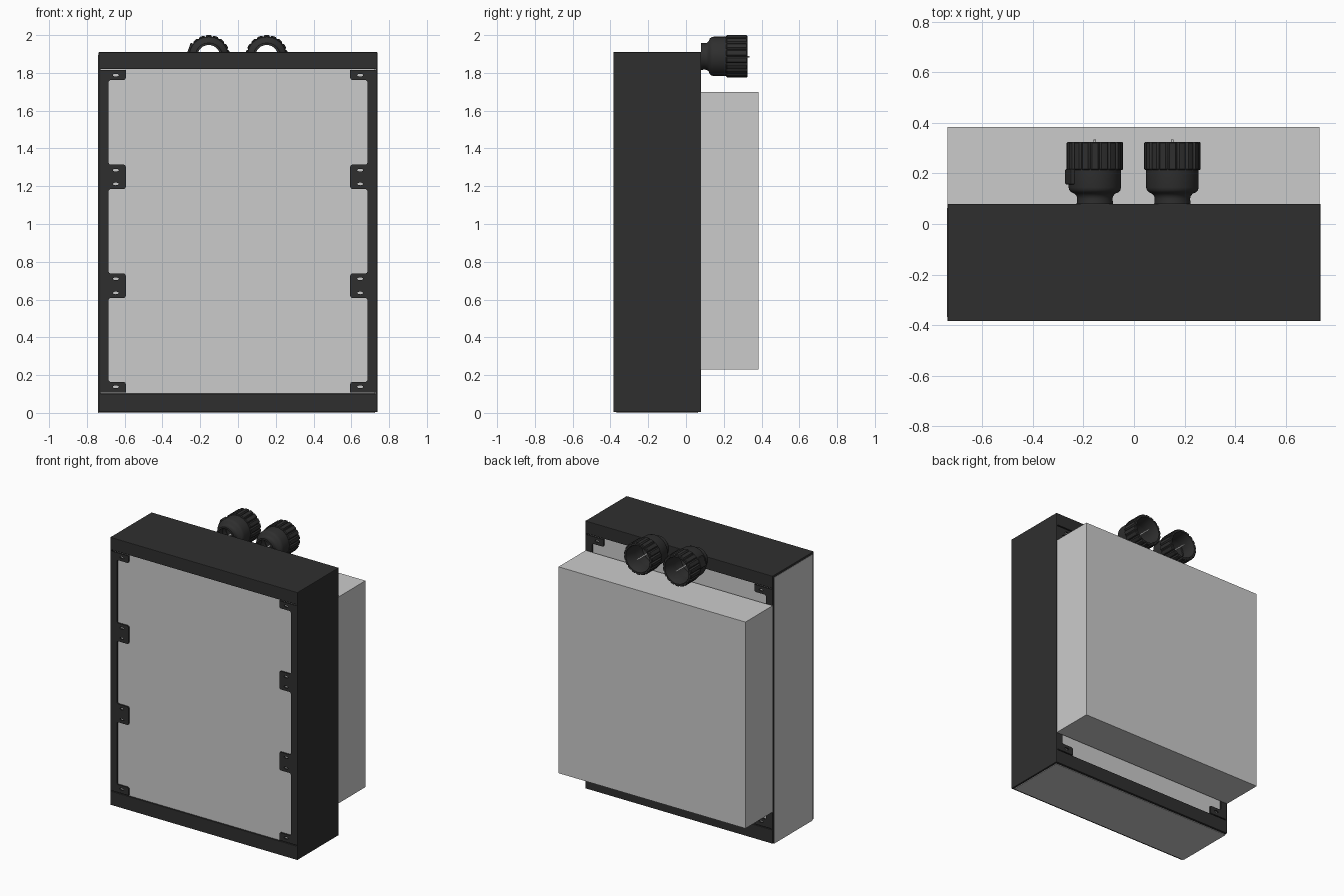
import bpy, bmesh, math
from mathutils import Matrix, Vector

if "Cube" in bpy.data.objects:
    bpy.data.objects.remove(bpy.data.objects["Cube"])

black = bpy.data.materials.new("black")
black.diffuse_color = (0.028, 0.028, 0.028, 1)
black.use_nodes = True
black.node_tree.nodes["Principled BSDF"].inputs["Base Color"].default_value = black.diffuse_color
MID_Y = -0.1525          # depth centre of the frame


def add_object(name, mesh, mat=None, loc=(0, 0, 0)):
    ob = bpy.data.objects.new(name, mesh)
    ob.location = loc
    if mat:
        mesh.materials.append(mat)
    bpy.context.collection.objects.link(ob)
    return ob


def box(name, lo, hi, mat=None, bevel=0):
    lo, hi = Vector(lo), Vector(hi)
    bm = bmesh.new()
    bmesh.ops.create_cube(bm, size=1, matrix=Matrix.Diagonal((*(hi - lo), 1)))
    me = bpy.data.meshes.new(name)
    bm.to_mesh(me)
    bm.free()
    ob = add_object(name, me, mat, (lo + hi) / 2)
    if bevel:
        mod = ob.modifiers.new("bevel", 'BEVEL')
        mod.width, mod.segments = bevel, 2
    return ob


def flat_plate(name, loops, thick):
    """Filled 2D outline with holes, drawn in x-z and extruded along y."""
    cu = bpy.data.curves.new(name + "_outline", 'CURVE')
    cu.dimensions, cu.fill_mode, cu.extrude = '2D', 'BOTH', thick / 2
    for pts in loops:
        sp = cu.splines.new('POLY')
        sp.points.add(len(pts) - 1)
        for p, (x, z) in zip(sp.points, pts):
            p.co = (x, z, 0, 1)
        sp.use_cyclic_u = True
    tmp = bpy.data.objects.new(name + "_tmp", cu)
    bpy.context.collection.objects.link(tmp)
    dg = bpy.context.evaluated_depsgraph_get()
    me = bpy.data.meshes.new_from_object(tmp.evaluated_get(dg))
    bpy.data.objects.remove(tmp)
    me.transform(Matrix.Rotation(math.pi / 2, 4, 'X'))
    return me


def revolve(name, profile, n, loc, ridge_above=9):
    """Closed (radius, y) profile turned round y; points past ridge_above get grooves."""
    bm = bmesh.new()
    rings = []
    for i in range(n):
        a = 2 * math.pi * i / n
        groove = 0.93 if i % 5 == 0 else 1
        rings.append([bm.verts.new((r * k * math.cos(a), y, r * k * math.sin(a)))
                      for r, y in profile
                      for k in [groove if r > ridge_above else 1]])
    m = len(profile)
    for i in range(n):
        p, q = rings[i], rings[(i + 1) % n]
        for j in range(m):
            bm.faces.new((p[j], p[(j + 1) % m], q[(j + 1) % m], q[j]))
    bmesh.ops.recalc_face_normals(bm, faces=bm.faces)
    me = bpy.data.meshes.new(name)
    bm.to_mesh(me)
    bm.free()
    me.materials.append(black)
    ob = add_object(name, me, None, loc)
    bpy.ops.object.select_all(action='DESELECT')
    ob.select_set(True)
    bpy.context.view_layer.objects.active = ob
    bpy.ops.object.shade_smooth_by_angle(angle=math.radians(32))
    return ob


# Grey bodies: panel inside the frame and the box behind it
box("core_panel", (-0.740, -0.368, 0), (0.725, 0.063, 1.895))
box("rear_box", (-0.738, 0.08, 0.23), (0.735, 0.385, 1.70))

# Outer sheets of the frame
W, F, B = 0.738, -0.385, 0.08
box("frame_top", (-W, F, 1.897), (W, B, 1.91), black, 0.004)
box("frame_bottom", (-W, F, 0.004), (W, B, 0.017), black, 0.004)
for name, s in (("left", -1), ("right", 1)):
    xs = sorted((s * W, s * (W - 0.011)))
    box("frame_side_" + name, (xs[0], F, 0.004), (xs[1], B, 1.91), black, 0.004)

# Top and bottom rails, front and back
for name, y0, y1 in (("front", F, F + 0.014), ("back", B - 0.014, B)):
    box("top_rail_" + name, (-W, y0, 1.821), (W, y1, 1.91), black, 0.003)
    box("bottom_rail_" + name, (-W, y0, 0.004), (W, y1, 0.102), black, 0.003)

# Side flanges with slotted tabs, mirrored to all four corners of the depth
EDGE, TIP, R = 0.685, 0.594, 0.012
Z0, Z1 = 0.108, 1.814
tabs = [(Z0, 0.164, [0.138]), (0.608, 0.738, [0.635, 0.710]),
        (1.185, 1.314, [1.212, 1.285]), (1.762, Z1, [1.788])]
outline = [(W - 0.003, Z1), (W - 0.003, Z0)]
holes = []


def arc(cx, cz, start, end):
    return [(cx + R * math.cos(math.radians(start + (end - start) * i / 4)),
             cz + R * math.sin(math.radians(start + (end - start) * i / 4)))
            for i in range(5)]


for lo, hi, slots in tabs:
    if lo > Z0:
        outline += arc(EDGE - R, lo - R, 0, 90)
        outline += arc(TIP + R, lo + R, 270, 180)
    else:
        outline.append((TIP, lo))
    if hi < Z1:
        outline += arc(TIP + R, hi - R, 180, 90)
        outline += arc(EDGE - R, hi + R, 270, 360)
    else:
        outline.append((TIP, hi))
    for z in slots:
        holes.append([(0.647 + 0.016 * math.cos(t * math.pi / 8),
                       z + 0.007 * math.sin(t * math.pi / 8)) for t in range(16)])

me = flat_plate("side_flanges", [outline] + holes, 0.010)
me.transform(Matrix.Translation((0, F + 0.006 - MID_Y, 0)))
flanges = add_object("side_flanges", me, black, (0, MID_Y, 0))
mir = flanges.modifiers.new("mirror", 'MIRROR')
mir.use_axis = (True, True, False)
mir.use_clip = False
mir.use_mirror_merge = False

# Two hollow round connectors on the back of the top rail
CZ = 1.8875
body = [(0.072, 0.079), (0.070, 0.100), (0.072, 0.110), (0.080, 0.120),
        (0.094, 0.126), (0.101, 0.134), (0.104, 0.145), (0.104, 0.218),
        (0.094, 0.218), (0.090, 0.150), (0.060, 0.130), (0.060, 0.079)]
ring = [(0.107, 0.213), (0.1125, 0.218), (0.1125, 0.320), (0.108, 0.325),
        (0.094, 0.325), (0.091, 0.320), (0.091, 0.213)]
for name, x in (("left", -0.155), ("right", 0.152)):
    revolve("connector_body_" + name, body, 64, (x, 0, CZ))
    revolve("connector_grip_ring_" + name, ring, 90, (x, 0, CZ), 0.1)
    # Contact pin held by a thin bar across the bore
    box("pin_bar_" + name, (x - 0.061, 0.100, CZ - 0.007), (x + 0.061, 0.112, CZ + 0.003), black)
    pin = bmesh.new()
    bmesh.ops.create_cone(pin, cap_ends=True, segments=12, radius1=0.006, radius2=0.005,
                          depth=0.23, matrix=Matrix.Rotation(-math.pi / 2, 4, 'X'))
    pm = bpy.data.meshes.new("pin_" + name)
    pin.to_mesh(pm)
    pin.free()
    add_object("contact_pin_" + name, pm, None, (x, 0.22, CZ - 0.002))

# Release latch on the left connector
latch = box("release_latch", (-0.018, 0.157, -0.035), (0.018, 0.217, 0.035), black, 0.004)
ang = math.radians(160)
latch.location = (-0.155 + 0.096 * math.cos(ang), 0.187, CZ + 0.096 * math.sin(ang))
latch.rotation_euler = (0, -ang, 0)
